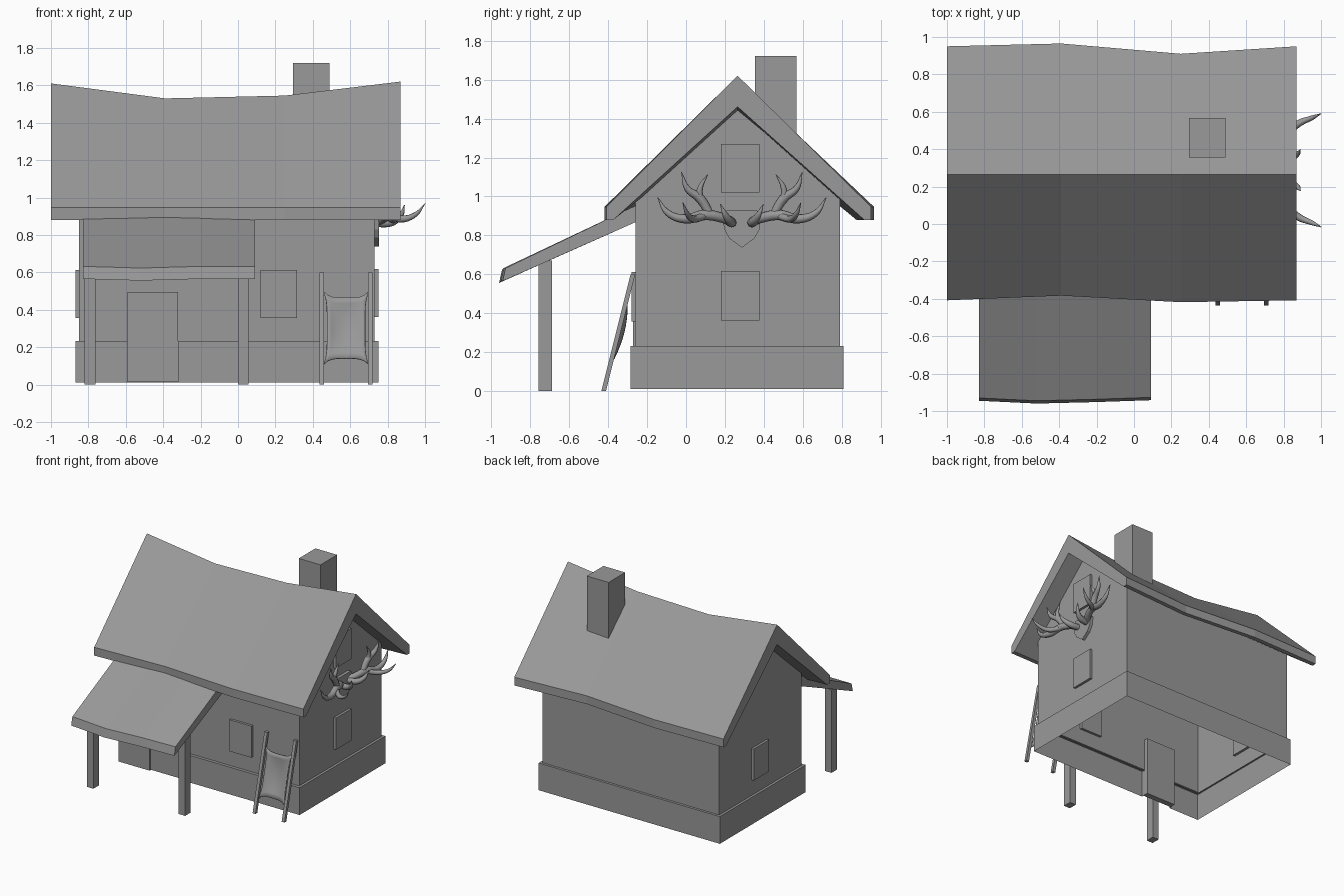
import bpy, bmesh
from mathutils import Vector

cube = bpy.data.objects.get("Cube")
if cube:
    bpy.data.objects.remove(cube, do_unlink=True)

grey = bpy.data.materials.new("plain_grey")
grey.use_nodes = True
grey.diffuse_color = (0.32, 0.32, 0.32, 1)
grey.node_tree.nodes["Principled BSDF"].inputs["Base Color"].default_value = grey.diffuse_color


def finish(name, bm):
    """Turn a bmesh into a named grey object."""
    bmesh.ops.recalc_face_normals(bm, faces=bm.faces)
    mesh = bpy.data.meshes.new(name)
    bm.to_mesh(mesh)
    bm.free()
    obj = bpy.data.objects.new(name, mesh)
    mesh.materials.append(grey)
    bpy.context.collection.objects.link(obj)
    return obj


def loft(name, sections, open_level=False):
    """Skin closed sections and cap the ends; open_level drops roof and floor faces."""
    bm = bmesh.new()
    rings = [[bm.verts.new(p) for p in s] for s in sections]
    n = len(rings[0])
    for a, b in zip(rings, rings[1:]):
        for i in range(n):
            bm.faces.new((a[i], a[(i + 1) % n], b[(i + 1) % n], b[i]))
    bm.faces.new(rings[0])
    bm.faces.new(rings[-1])
    bm.normal_update()
    if open_level:
        level = [f for f in bm.faces if abs(f.normal.z) > 0.1]
        bmesh.ops.delete(bm, geom=level, context="FACES")
    return finish(name, bm)


def box(name, x, y, z):
    return loft(name, [[(u, y[0], z[0]), (u, y[1], z[0]), (u, y[1], z[1]), (u, y[0], z[1])] for u in x])


def prism(name, x, outline, **options):
    return loft(name, [[(u, y, z) for y, z in outline] for u in x], **options)


# House walls, open underneath
MID = 0.265
prism("house_walls", (-0.85, 0.73),
      [(-0.26, 0.225), (0.79, 0.225), (0.79, 0.99), (MID, 1.456), (-0.26, 0.99)], open_level=True)

# Plinth skirt with a ledge on top and a gap for the door
outer = [(-0.32, -0.285), (0.75, -0.285), (0.75, 0.81), (-0.87, 0.81), (-0.87, -0.285), (-0.59, -0.285)]
inner = [(-0.32, -0.255), (0.73, -0.255), (0.73, 0.79), (-0.85, 0.79), (-0.85, -0.255), (-0.59, -0.255)]
bm = bmesh.new()
low = [bm.verts.new((x, y, 0.012)) for x, y in outer]
top = [bm.verts.new((x, y, 0.232)) for x, y in outer]
ledge = [bm.verts.new((x, y, 0.232)) for x, y in inner]
for i in range(len(outer) - 1):
    bm.faces.new((low[i], low[i + 1], top[i + 1], top[i]))
    bm.faces.new((top[i], top[i + 1], ledge[i + 1], ledge[i]))
for i in (0, -1):
    foot = bm.verts.new((inner[i][0], inner[i][1], 0.012))
    bm.faces.new((low[i], top[i], ledge[i], foot))
finish("plinth", bm)

# Sagging main roof: x, ridge height, sideways drift of each eave
sections = []
for x, ridge, front, back in ((-1, 1.61, 0.01, 0), (-0.39, 1.53, 0.035, 0.015),
                              (0.25, 1.545, 0, -0.04), (0.87, 1.62, 0.01, 0)):
    f, b = front - 0.418, back + 0.95
    sections.append([(x, f, 0.947), (x, MID, ridge), (x, b, 0.947), (x, b, 0.88),
                     (x, b - 0.035, 0.88), (x, MID, ridge - 0.16),
                     (x, f + 0.035, 0.88), (x, f, 0.88)])
loft("main_roof", sections)

box("chimney", (0.295, 0.49), (0.355, 0.567), (1.25, 1.72))

# Porch roof and its two posts
loft("porch_roof", [[(x, -0.25, 0.957), (x, d - 0.945, z + 0.067), (x, d - 0.96, z), (x, -0.25, 0.872)]
                    for x, d, z in ((-0.83, 0.015, 0.565), (-0.52, 0, 0.556),
                                    (-0.2, 0.008, 0.565), (0.09, 0.018, 0.565))])
for side, x in (("left", 0.0), ("right", -0.82)):
    box(side + "_porch_post", (x, x + 0.057), (-0.757, -0.687), (0, 0.67))

# Door and window panels
box("door", (-0.59, -0.32), (-0.272, -0.225), (0.015, 0.495))
box("front_window", (0.12, 0.315), (-0.28, -0.24), (0.357, 0.612))
box("left_window", (0.71, 0.75), (0.18, 0.377), (0.362, 0.617))
box("gable_window", (0.71, 0.75), (0.18, 0.377), (1.02, 1.27))
box("right_window", (-0.87, -0.83), (0.18, 0.377), (0.357, 0.612))

# Leaning drying rack
for side, x in (("left", 0.695), ("right", 0.435)):
    loft(side + "_rack_pole", [[(x, y, z), (x + 0.025, y, z), (x + 0.025, y + 0.024, z), (x, y + 0.024, z)]
                               for y, z in ((-0.435, 0), (-0.285, 0.6))])

# Stretched hide with drawn-in edges
N = 10
bm = bmesh.new()
grid = []
for j in range(N + 1):
    v = 2 * j / N - 1
    row = []
    for i in range(N + 1):
        u = 2 * i / N - 1
        x = 0.578 + u * (0.122 - 0.022 * (1 - v ** 4))
        z = 0.303 + v * (0.197 - 0.035 * (1 - u ** 4))
        sag = 0.025 * (1 - u * u) * (1 - v * v)
        row.append(bm.verts.new((x, -0.425 + z * 0.25 + sag, z)))
    grid.append(row)
for a, b in zip(grid, grid[1:]):
    for i in range(N):
        bm.faces.new((a[i], a[i + 1], b[i + 1], b[i]))
hide = finish("stretched_hide", bm)
hide.data.shade_smooth()
solid = hide.modifiers.new("thickness", "SOLIDIFY")
solid.thickness = 0.008

# Trophy plaque
CENTRE = 0.287
half = [(0.075, 0.93), (0.1, 0.9), (0.09, 0.83), (0.065, 0.785), (0, 0.737)]
prism("trophy_plaque", (0.72, 0.755),
      [(CENTRE + y, z) for y, z in half] + [(CENTRE - y, z) for y, z in half[-2::-1]])

# Antlers: tapered tubes, each point is x, distance from centre, z, radius
tines = {
    "beam": [(0.74, 0.05, 0.87, .025), (0.78, 0.1, 0.89, .026), (0.81, 0.19, 0.905, .027),
             (0.83, 0.29, 0.885, .024), (0.84, 0.38, 0.915, .017), (0.84, 0.433, 0.995, .002)],
    "brow_tine": [(0.74, 0.05, 0.865, .024), (0.82, 0.06, 0.87, .024), (0.87, 0.085, 0.905, .016),
                  (0.89, 0.11, 0.96, .002)],
    "forward_tine": [(0.81, 0.19, 0.9, .02), (0.88, 0.25, 0.885, .019), (0.95, 0.28, 0.91, .013),
                     (1.0, 0.303, 0.968, .002)],
    "upper_tine": [(0.8, 0.16, 0.9, .022), (0.81, 0.215, 0.99, .025), (0.83, 0.28, 1.04, .017),
                   (0.845, 0.31, 1.125, .002)],
    "inner_tine": [(0.81, 0.215, 0.98, .02), (0.82, 0.215, 1.04, .015), (0.825, 0.175, 1.113, .002)],
}
for side, sign in (("front", -1), ("back", 1)):
    for part, points in tines.items():
        curve = bpy.data.curves.new(side + "_antler_" + part, "CURVE")
        curve.dimensions = "3D"
        curve.bevel_depth = 1
        curve.bevel_resolution = 2
        curve.resolution_u = 5
        curve.use_fill_caps = True
        spline = curve.splines.new("BEZIER")
        spline.bezier_points.add(len(points) - 1)
        for p, (x, y, z, r) in zip(spline.bezier_points, points):
            p.co = Vector((x, CENTRE + sign * y, z))
            p.radius = r
            p.handle_left_type = p.handle_right_type = "AUTO"
        curve.materials.append(grey)
        bpy.context.collection.objects.link(bpy.data.objects.new(curve.name, curve))
